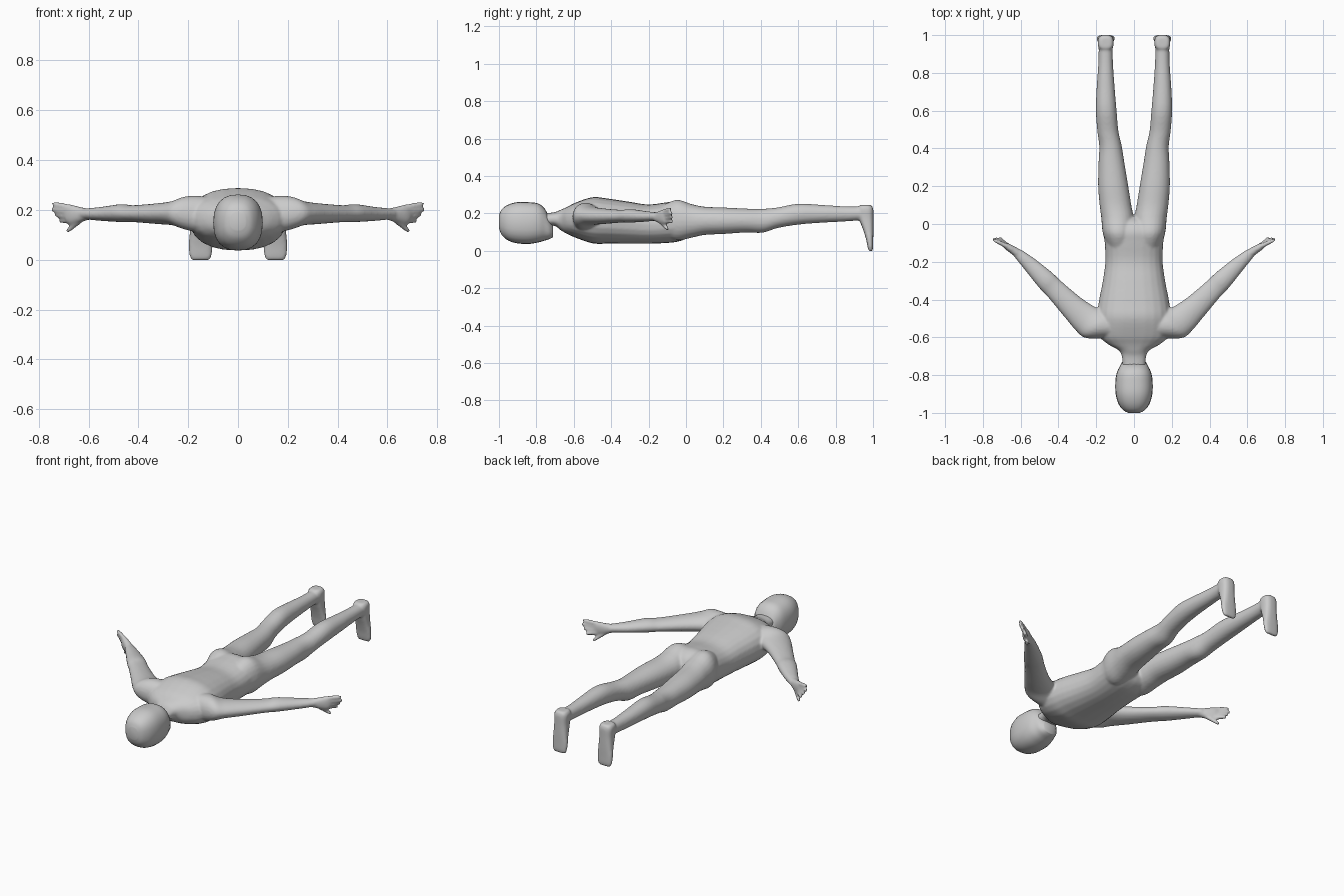
import bpy, bmesh, math
from mathutils import Vector

X, Y, Z = Vector((1, 0, 0)), Vector((0, 1, 0)), Vector((0, 0, 1))


def spline(rows, n=4):
    """Catmull-Rom interpolation through rows of numbers."""
    out = []
    for i in range(len(rows) - 1):
        a, b, c, d = (rows[max(i - 1, 0)], rows[i], rows[i + 1], rows[min(i + 2, len(rows) - 1)])
        for k in range(n):
            t = k / n
            out.append([0.5 * (2 * q + (r - p) * t + (2 * p - 5 * q + 4 * r - s) * t * t
                               + (3 * q - p - 3 * r + s) * t ** 3) for p, q, r, s in zip(a, b, c, d)])
    out.append(rows[-1])
    return out


def loft(bm, rows, u, v, power=2.0, side=1, sides=24):
    """Rows are (x, y, z, radius along u, radius along v)."""
    rings = []
    for x, y, z, ru, rv in spline(rows):
        ring = []
        for i in range(sides):
            a = 2 * math.pi * i / sides
            c, s = math.cos(a), math.sin(a)
            c = math.copysign(abs(c) ** (2 / power), c)
            s = math.copysign(abs(s) ** (2 / power), s)
            p = Vector((x, y, z)) + u * (c * ru) + v * (s * rv)
            ring.append(bm.verts.new((p.x * side, p.y, p.z)))
        rings.append(ring)
    for r, q in zip(rings, rings[1:]):
        for i in range(sides):
            j = (i + 1) % sides
            bm.faces.new((r[i], r[j], q[j], q[i]))
    bm.faces.new(rings[0])
    bm.faces.new(rings[-1])


def along_y(rows):
    """Rows (y, x centre, half width, z low, z high) to loft rows."""
    return [(x, y, (lo + hi) / 2, w, (hi - lo) / 2) for y, x, w, lo, hi in rows]


def finish(bm, name):
    bmesh.ops.recalc_face_normals(bm, faces=bm.faces)
    me = bpy.data.meshes.new(name)
    bm.to_mesh(me)
    bm.free()
    for p in me.polygons:
        p.use_smooth = True
    ob = bpy.data.objects.new(name, me)
    bpy.context.collection.objects.link(ob)
    return ob


bm = bmesh.new()

# torso with neck
loft(bm, along_y([
    (-.80, 0, .06, .12, .20), (-.71, 0, .063, .135, .205), (-.67, 0, .08, .11, .22),
    (-.635, 0, .14, .09, .235), (-.59, 0, .185, .07, .258), (-.50, 0, .195, .04, .287),
    (-.42, 0, .188, .038, .28), (-.30, 0, .165, .038, .262), (-.20, 0, .152, .038, .248),
    (-.10, 0, .155, .042, .26), (-.04, 0, .16, .05, .265), (.01, 0, .12, .07, .24),
    (.035, 0, .06, .10, .20)]), X, Z, 2.3)

for s in (1, -1):
    # buttock, leg
    loft(bm, along_y([
        (-.13, .075, .06, .08, .24), (-.05, .083, .082, .055, .273), (.03, .087, .086, .07, .25),
        (.10, .098, .084, .085, .236), (.20, .11, .08, .09, .232), (.32, .119, .069, .098, .226),
        (.41, .124, .06, .097, .225), (.49, .138, .056, .122, .232), (.60, .147, .055, .14, .252),
        (.72, .15, .048, .15, .246), (.85, .15, .039, .157, .238), (.96, .15, .037, .165, .237)]),
        X, Z, 2.1, s)
    # foot
    loft(bm, [(.15, .96, .245, .03, .03), (.15, .96, .225, .042, .041), (.15, .964, .17, .041, .038),
              (.15, .975, .11, .044, .027), (.15, .982, .06, .048, .019), (.15, .986, .015, .045, .014),
              (.15, .987, -.002, .036, .008)], X, Y, 2.8, s)
    # arm
    loft(bm, [(.10, -.55, .175, .075, .075), (.19, -.535, .187, .095, .07), (.25, -.505, .187, .083, .05),
              (.32, -.445, .185, .068, .042), (.42, -.345, .185, .055, .034), (.47, -.295, .187, .053, .036),
              (.55, -.215, .184, .04, .028), (.615, -.155, .184, .027, .022)],
         Vector((.689, -.725, 0)), Z, 2, s)
    # palm
    loft(bm, [(.59, -.175, .184, .024, .02), (.63, -.145, .181, .022, .03), (.67, -.12, .182, .018, .04),
              (.69, -.108, .184, .012, .034)], Vector((.53, -.85, 0)), Z, 2.3, s)
    # fingers and thumb
    for base, tip in (((.675, -.117, .211), (.747, -.082, .226)), ((.675, -.117, .193), (.75, -.076, .203)),
                      ((.675, -.115, .174), (.735, -.073, .18)), ((.67, -.115, .156), (.718, -.07, .157)),
                      ((.625, -.145, .165), (.688, -.095, .113))):
        a, b = Vector(base), Vector(tip)
        d = (b - a).normalized()
        u = d.cross(Z).normalized()
        loft(bm, [(*a, .012, .012), (*((a + b) / 2), .0115, .0115), (*(b - d * .006), .009, .009),
                  (*b, .003, .003)], u, u.cross(d), 2, s, 12)

body = finish(bm, "body")
m = body.modifiers.new("fuse", "REMESH")
m.mode = "VOXEL"
m.voxel_size = .0065
m.use_smooth_shade = True
m = body.modifiers.new("soften", "SMOOTH")
m.factor = .5
m.iterations = 8

# head, with the jaw towards the ground
bm = bmesh.new()
loft(bm, along_y([
    (-1.0, 0, .03, .12, .19), (-.985, 0, .058, .085, .222), (-.95, 0, .083, .055, .247),
    (-.90, 0, .097, .04, .261), (-.84, 0, .099, .037, .26), (-.79, 0, .092, .045, .253),
    (-.755, 0, .076, .055, .225), (-.73, 0, .062, .063, .175), (-.712, 0, .042, .072, .14)]),
    X, Z, 2.4)
finish(bm, "head")
